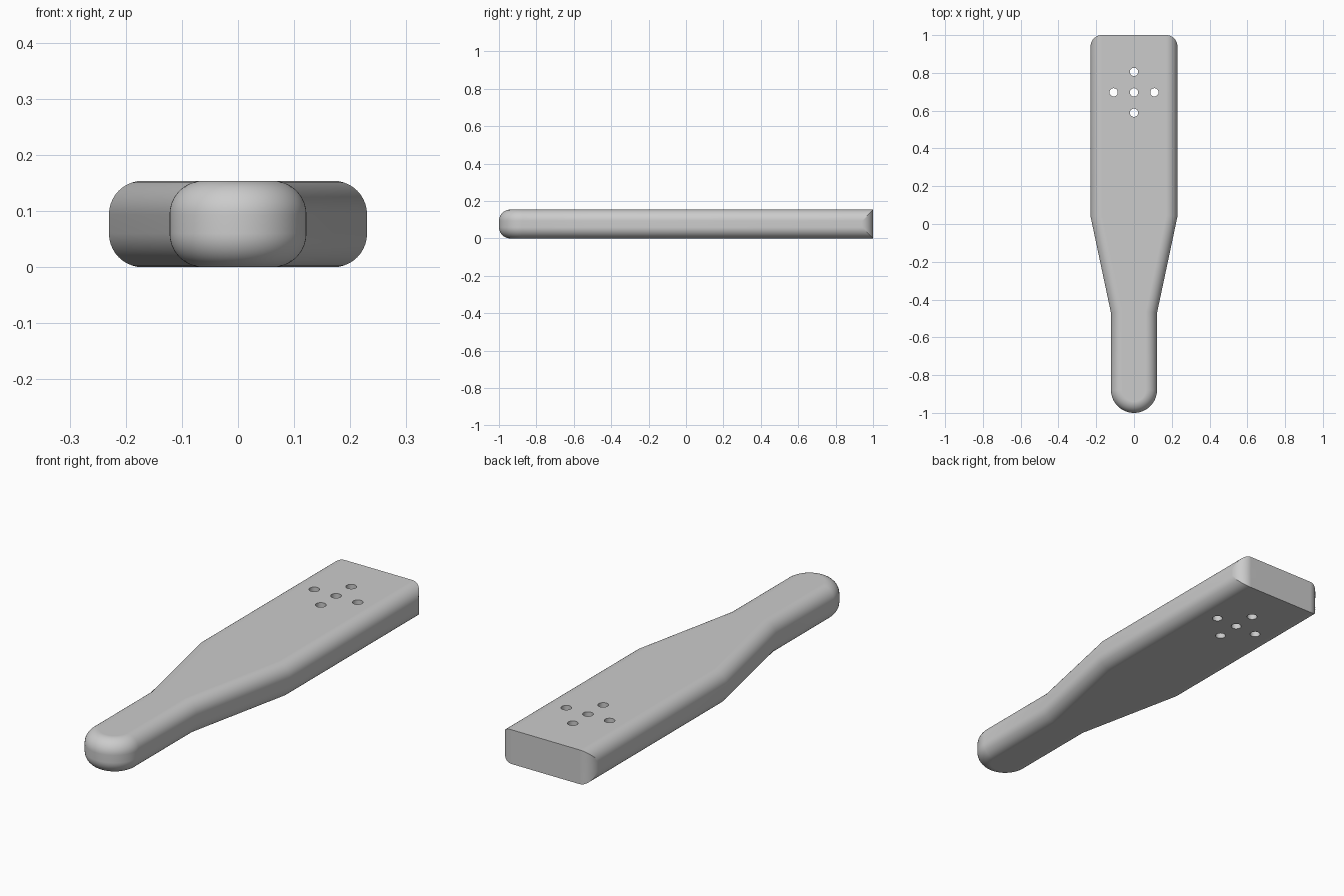
import bpy
import bmesh
from math import sin, cos, acos, pi

cube = bpy.data.objects.get("Cube")
if cube:
    bpy.data.objects.remove(cube, do_unlink=True)

HEIGHT = 0.154
FILLET = 0.06
GRIP = 0.122      # half width of the handle
BLADE = 0.23      # half width of the blade
STEPS = 10

grey = bpy.data.materials.new("plain_grey")
grey.use_nodes = True
grey.diffuse_color = (0.6, 0.6, 0.6, 1)
grey.node_tree.nodes["Principled BSDF"].inputs["Base Color"].default_value = (0.6, 0.6, 0.6, 1)


def outline(inset):
    """Plan outline with its long edges and tip inset; the back stays flush."""
    half = []
    for i in range(17):                                    # round handle tip
        a = -pi / 2 + pi / 2 * i / 16
        half.append(((GRIP - inset) * cos(a), -1 + GRIP + (GRIP - inset) * sin(a)))
    half.append((GRIP - inset, -0.47 + inset * 0.1))       # taper start
    half.append((BLADE - inset, 0.04 + inset * 0.1))       # taper end
    start = acos(max(0, min(1, (FILLET - inset) / FILLET)))
    for i in range(STEPS + 1):                             # back corner
        a = start + (pi / 2 - start) * i / STEPS
        half.append((BLADE - FILLET + FILLET * cos(a), 1 - FILLET + FILLET * sin(a)))
    return half + [(-x, y) for x, y in reversed(half[1:])]


def make_object(name, bm):
    mesh = bpy.data.meshes.new(name)
    bmesh.ops.recalc_face_normals(bm, faces=bm.faces)
    bm.to_mesh(mesh)
    bm.free()
    mesh.materials.append(grey)
    obj = bpy.data.objects.new(name, mesh)
    bpy.context.collection.objects.link(obj)
    return obj


# Paddle body: stacked outlines with rounded long edges
quarter = [(FILLET * (1 - sin(a)), FILLET * (1 - cos(a)))
           for a in (pi / 2 * i / STEPS for i in range(STEPS + 1))]
levels = [(d, z) for d, z in quarter] + [(d, HEIGHT - z) for d, z in reversed(quarter)]
bm = bmesh.new()
rings = [[bm.verts.new((x, y, z)) for x, y in outline(d)] for d, z in levels]
for low, high in zip(rings, rings[1:]):
    for i in range(len(low)):
        j = (i + 1) % len(low)
        bm.faces.new((low[i], low[j], high[j], high[i]))
bm.faces.new(rings[0][::-1])
bm.faces.new(rings[-1])
bmesh.ops.remove_doubles(bm, verts=bm.verts, dist=0.0001)
paddle = make_object("paddle", bm)

# Five through holes in a cross
bm = bmesh.new()
for x, y in ((0, 0), (1, 0), (-1, 0), (0, 1), (0, -1)):
    made = bmesh.ops.create_cone(bm, cap_ends=True, segments=24, radius1=0.022,
                                 radius2=0.022, depth=0.4)
    bmesh.ops.translate(bm, verts=made["verts"], vec=(x * 0.108, 0.697 + y * 0.108, HEIGHT / 2))
cutter = make_object("hole_cutter", bm)
cutter.hide_render = True

bpy.ops.object.select_all(action="DESELECT")
bpy.context.view_layer.objects.active = paddle
paddle.select_set(True)
cut = paddle.modifiers.new("holes", "BOOLEAN")
cut.operation = "DIFFERENCE"
cut.solver = "EXACT"
cut.object = cutter
bpy.ops.object.modifier_apply(modifier=cut.name)
bpy.data.objects.remove(cutter, do_unlink=True)

# Smooth rounded edges, crisp back face and hole rims
bpy.ops.object.shade_smooth_by_angle(angle=pi / 6)
weighted = paddle.modifiers.new("flat_panels", "WEIGHTED_NORMAL")
weighted.keep_sharp = True
